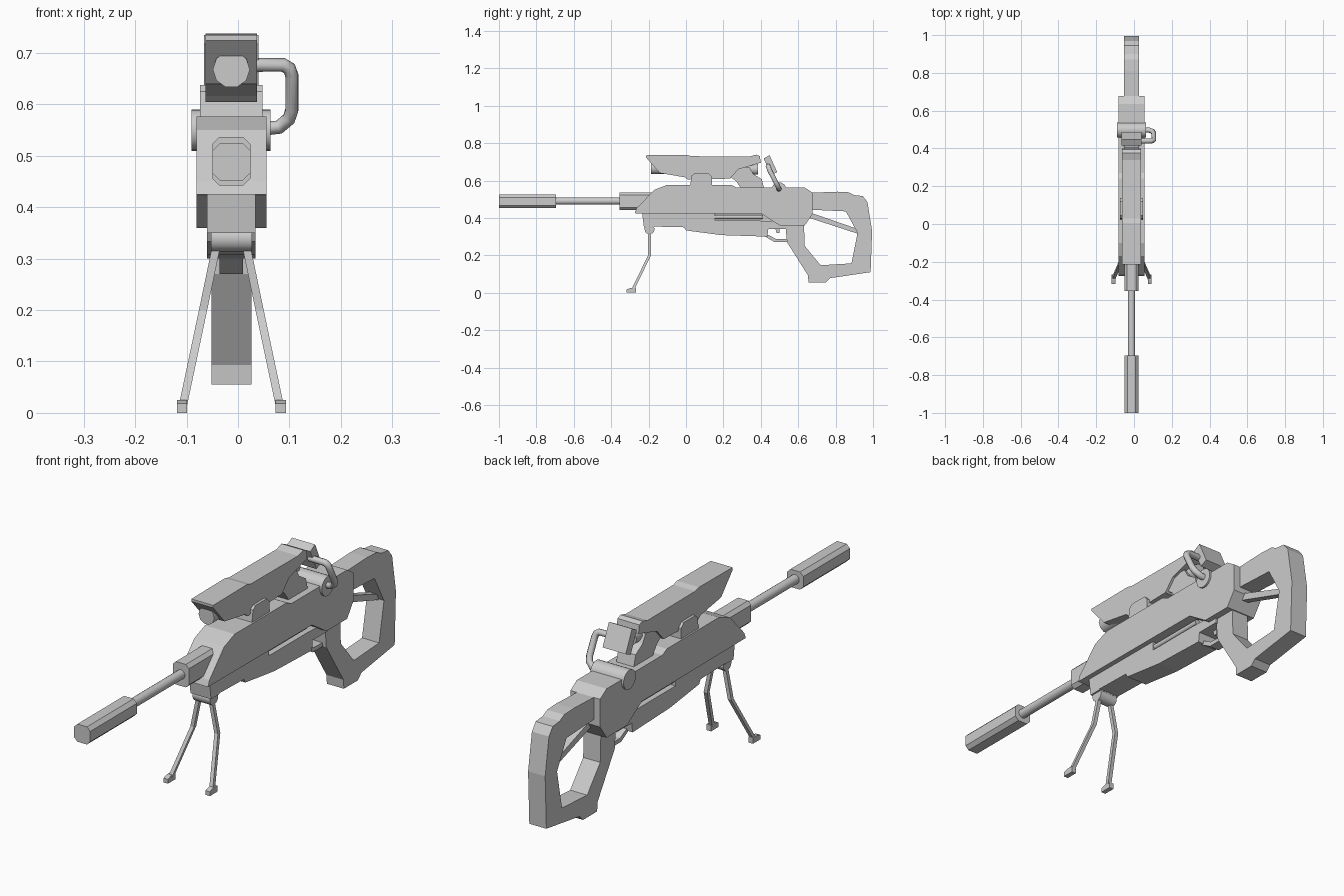
import bpy, math
from mathutils import Vector

CX = -0.013  # centre plane of the rifle

grey = bpy.data.materials.new("light grey")
grey.diffuse_color = (0.6, 0.6, 0.6, 1)


def make(name, verts, faces):
    me = bpy.data.meshes.new(name)
    me.from_pydata(verts, [], faces)
    me.materials.append(grey)
    ob = bpy.data.objects.new(name, me)
    bpy.context.collection.objects.link(ob)
    return ob


def slab(name, pts, half, cx=CX):
    """Extrude a side profile of (y, z) points across x."""
    area = sum(a[0] * b[1] - b[0] * a[1] for a, b in zip(pts, pts[1:] + pts[:1]))
    if area < 0:
        pts = pts[::-1]
    n = len(pts)
    verts = [(cx + s * half, y, z) for s in (-1, 1) for y, z in pts]
    faces = [list(range(n))[::-1], list(range(n, 2 * n))]
    faces += [(i, (i + 1) % n, n + (i + 1) % n, n + i) for i in range(n)]
    return make(name, verts, faces)


def rod(name, a, b, r, sides=16, turn=0.0, smooth=True):
    """Cylinder from a to b."""
    a, b = Vector(a), Vector(b)
    q = (b - a).to_track_quat('Z', 'Y')
    ring = [Vector((r * math.cos(turn + 2 * math.pi * i / sides),
                    r * math.sin(turn + 2 * math.pi * i / sides), 0)) for i in range(sides)]
    verts = [p + q @ v for p in (a, b) for v in ring]
    faces = [list(range(sides))[::-1], list(range(sides, 2 * sides))]
    faces += [(i, (i + 1) % sides, sides + (i + 1) % sides, sides + i) for i in range(sides)]
    ob = make(name, verts, faces)
    if smooth:
        for p in ob.data.polygons:
            p.use_smooth = len(p.vertices) == 4
    return ob


def octo(name, y0, y1, z0, z1, half, cut):
    """Box along y with cut long edges."""
    sec = [(-half + cut, z0), (half - cut, z0), (half, z0 + cut), (half, z1 - cut),
           (half - cut, z1), (-half + cut, z1), (-half, z1 - cut), (-half, z0 + cut)]
    verts = [(CX + x, y, z) for y in (y0, y1) for x, z in sec]
    faces = [list(range(8)), list(range(8, 16))[::-1]]
    faces += [(i, 8 + i, 8 + (i + 1) % 8, (i + 1) % 8) for i in range(8)]
    return make(name, verts, faces)


# Barrel group
octo("muzzle_sleeve", -1.0, -0.695, 0.452, 0.525, 0.037, 0.015)
rod("barrel", (CX, -0.71, 0.49), (CX, -0.3, 0.49), 0.019)
octo("barrel_block", -0.355, -0.12, 0.442, 0.537, 0.037, 0.014)

# Main body
slab("receiver", [(-0.275, 0.425), (-0.265, 0.45), (-0.17, 0.55), (-0.1, 0.577), (0.24, 0.577),
                  (0.27, 0.562), (0.635, 0.562), (0.677, 0.535), (0.677, 0.42), (0.635, 0.36),
                  (0.5, 0.36), (0.405, 0.422)], 0.068)
slab("forend", [(-0.235, 0.43), (-0.22, 0.355), (-0.01, 0.35), (0.0, 0.333), (0.19, 0.308),
                (0.435, 0.3), (0.44, 0.34), (0.54, 0.34), (0.54, 0.38), (0.395, 0.385),
                (0.155, 0.385), (0.155, 0.43)], 0.047)
slab("slot_core", [(0.15, 0.37), (0.5, 0.37), (0.42, 0.44), (0.15, 0.44)], 0.02)
for s in (-1, 1):
    rod("slot_rod", (CX + s * 0.032, 0.15, 0.405), (CX + s * 0.032, 0.41, 0.405), 0.011)
slab("trigger_guard", [(0.415, 0.305), (0.475, 0.27), (0.56, 0.27), (0.56, 0.285),
                       (0.48, 0.288), (0.44, 0.31)], 0.023)
slab("trigger", [(0.475, 0.35), (0.5, 0.35), (0.5, 0.32), (0.485, 0.32)], 0.01)

# Stock loop and grip, one open band closed through the receiver
slab("stock", [(0.6, 0.5), (0.675, 0.535), (0.81, 0.54), (0.87, 0.537), (0.9, 0.522),
               (0.945, 0.517), (0.97, 0.485), (0.995, 0.33), (0.987, 0.11), (0.77, 0.078),
               (0.747, 0.055), (0.655, 0.055), (0.652, 0.093), (0.54, 0.27), (0.53, 0.38),
               (0.63, 0.38), (0.635, 0.25), (0.72, 0.147), (0.885, 0.157), (0.917, 0.32),
               (0.855, 0.435), (0.6, 0.447)], 0.039)
slab("stock_strut", [(0.66, 0.43), (0.92, 0.34), (0.92, 0.315), (0.66, 0.4)], 0.015)

# Scope
slab("scope_housing", [(-0.215, 0.735), (0.005, 0.737), (0.03, 0.73), (0.34, 0.728), (0.375, 0.738),
                       (0.395, 0.73), (0.4, 0.695), (0.28, 0.66), (0.235, 0.61),
                       (0.01, 0.605), (-0.005, 0.617), (-0.14, 0.64), (-0.215, 0.725)], 0.05)
rod("scope_lens", (CX, -0.188, 0.668), (CX, -0.05, 0.668), 0.036, 10)
rod("scope_eyepiece", (CX, 0.25, 0.66), (CX, 0.385, 0.66), 0.03, 10)
slab("scope_front_mount", [(0.02, 0.56), (0.03, 0.625), (0.045, 0.638), (0.12, 0.638),
                           (0.138, 0.62), (0.138, 0.56)], 0.061)
slab("scope_rear_mount", [(0.235, 0.62), (0.265, 0.6), (0.3, 0.55), (0.42, 0.55), (0.405, 0.607),
                          (0.36, 0.635), (0.34, 0.67), (0.27, 0.67)], 0.04)

# Bolt drum with bent handle and rear plate
rod("bolt_drum", (-0.09, 0.497, 0.55), (0.063, 0.497, 0.55), 0.04, 20)
cu = bpy.data.curves.new("bolt_handle", 'CURVE')
cu.dimensions = '3D'
cu.bevel_depth = 0.0135
cu.bevel_resolution = 2
cu.use_fill_caps = True
sp = cu.splines.new('POLY')
path = [(0.05, 0.497, 0.553), (0.08, 0.497, 0.556), (0.099, 0.49, 0.572), (0.105, 0.48, 0.59),
        (0.105, 0.447, 0.655), (0.1, 0.442, 0.67), (0.088, 0.439, 0.677), (0.02, 0.439, 0.677)]
sp.points.add(len(path) - 1)
for p, co in zip(sp.points, path):
    p.co = (*co, 1)
cu.materials.append(grey)
handle = bpy.data.objects.new("bolt_handle", cu)
bpy.context.collection.objects.link(handle)
slab("rear_plate", [(0.415, 0.718), (0.447, 0.735), (0.488, 0.645), (0.456, 0.63)], 0.053)

# Bipod
slab("bipod_bracket", [(-0.235, 0.43), (-0.225, 0.35), (-0.17, 0.35), (-0.155, 0.43)], 0.047)
rod("bipod_hinge", (-0.053, -0.195, 0.34), (0.027, -0.195, 0.34), 0.027, 12)
for s in (-1, 1):
    # each leg is a square bar with one knee
    knots = [(0.028, -0.195, 0.33), (0.055, -0.195, 0.2), (0.094, -0.285, 0.015)]
    w = 0.008
    verts = [(CX + s * (x + dx * w), y + dy * w, z) for x, y, z in knots
             for dx, dy in ((-1, -1), (1, -1), (1, 1), (-1, 1))]
    faces = [(0, 1, 2, 3), (11, 10, 9, 8)]
    faces += [(4 * k + i, 4 * k + 4 + i, 4 * k + 4 + (i + 1) % 4, 4 * k + (i + 1) % 4)
              for k in range(2) for i in range(4)]
    leg = make("bipod_leg", verts, faces)
    if s < 0:
        leg.data.flip_normals()
    slab("bipod_foot", [(-0.317, 0.0), (-0.317, 0.018), (-0.295, 0.025), (-0.268, 0.025),
                        (-0.268, 0.0)], 0.01, CX + s * 0.096)
